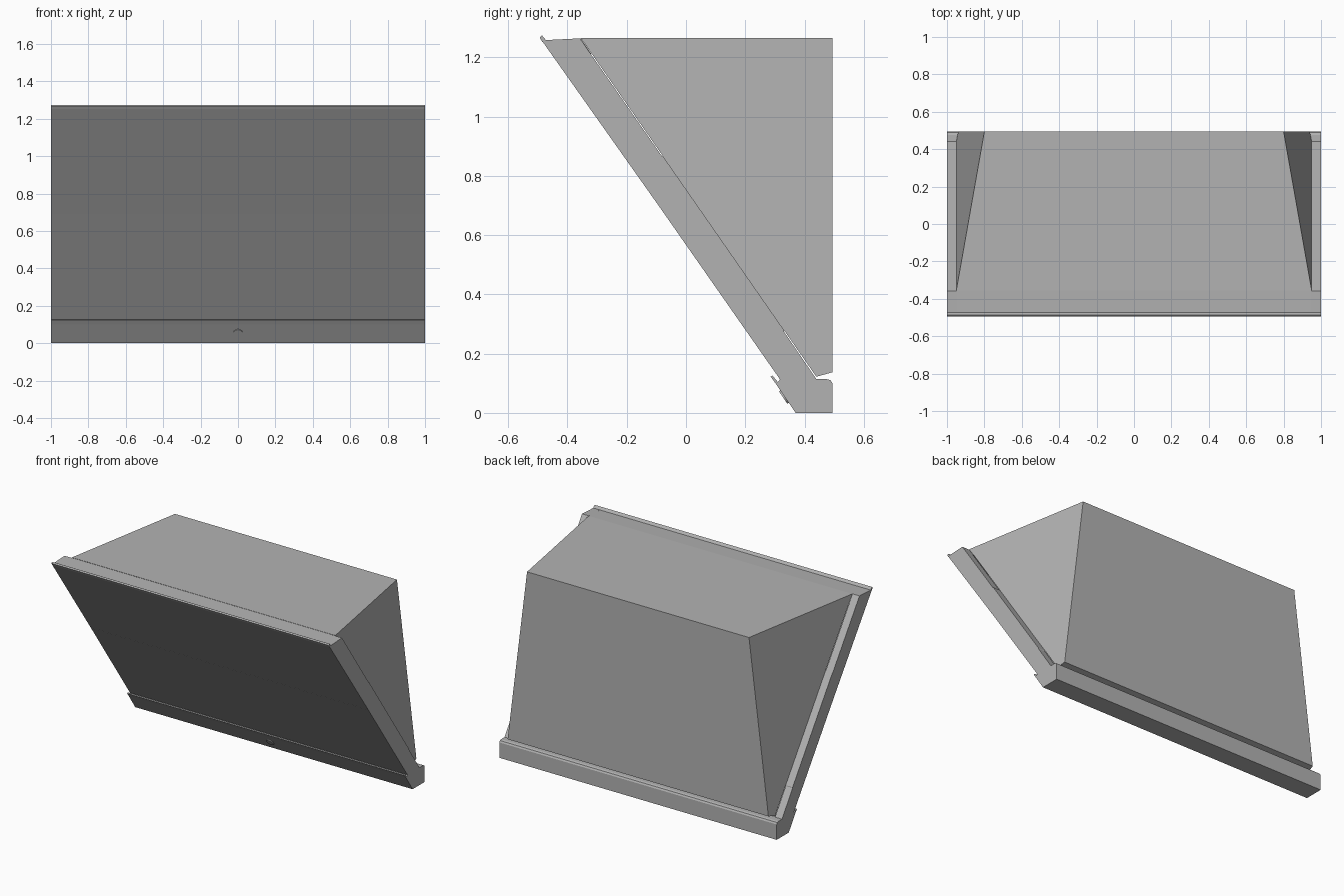
import bpy, bmesh, math
from mathutils import Matrix

if "Cube" in bpy.data.objects:
    bpy.data.objects.remove(bpy.data.objects["Cube"])

# Mid grey used on every part
grey = bpy.data.materials.new("mid_grey")
grey.diffuse_color = (0.45, 0.45, 0.45, 1)
grey.use_nodes = True
grey.node_tree.nodes["Principled BSDF"].inputs["Base Color"].default_value = grey.diffuse_color


def finish(name, bm):
    bmesh.ops.recalc_face_normals(bm, faces=bm.faces)
    mesh = bpy.data.meshes.new(name)
    bm.to_mesh(mesh)
    bm.free()
    mesh.materials.append(grey)
    obj = bpy.data.objects.new(name, mesh)
    bpy.context.collection.objects.link(obj)
    return obj


def bar(name, profile, x0, x1):
    """Extrude a (y, z) profile along x."""
    bm = bmesh.new()
    a = [bm.verts.new((x0, y, z)) for y, z in profile]
    b = [bm.verts.new((x1, y, z)) for y, z in profile]
    n = len(profile)
    bm.faces.new(a)
    bm.faces.new(b)
    for i in range(n):
        j = (i + 1) % n
        bm.faces.new((a[i], a[j], b[j], b[i]))
    return finish(name, bm)


def slanted(p, q, t):
    """Thin section from p to q, thickened towards the back."""
    d = math.hypot(q[0] - p[0], q[1] - p[1])
    ny, nz = (p[1] - q[1]) / d * t, (q[0] - p[0]) / d * t
    return [p, q, (q[0] + ny, q[1] + nz), (p[0] + ny, p[1] + nz)]


# Base plinth with rounded back edge and a small front lip
bar("base_plinth", [(0.37, 0), (0.494, 0), (0.494, 0.10), (0.488, 0.11),
                    (0.475, 0.114), (0.318, 0.114), (0.310, 0.104),
                    (0.292, 0.126), (0.286, 0.122), (0.302, 0.10)], -1, 1)


def back_z(y):
    """Height of the sloping back plane of the rails."""
    return 1.265 - (y + 0.355) * 1.143 / 0.795


# Sloping side rails, the middle stretch standing slightly proud
rail = [(-0.478, 1.258), (-0.358, 1.264), (-0.08, back_z(-0.08) - 0.005),
        (-0.08, back_z(-0.08)), (0.33, back_z(0.33)),
        (0.33, back_z(0.33) - 0.005), (0.44, 0.114), (0.320, 0.112)]
for side, name in ((-1, "left_rail"), (1, "right_rail")):
    bar(name, rail, side * 0.95, side)

# Top bar and its raised lip
bar("top_bar", [(-0.478, 1.258), (-0.355, 1.264), (-0.32, 1.212),
                (-0.446, 1.212)], -0.95, 0.95)
bar("top_lip", [(-0.494, 1.267), (-0.486, 1.274), (-0.472, 1.257),
                (-0.485, 1.252)], -1, 1)

# Two flush front panels meeting at a seam
bar("upper_panel", slanted((-0.487, 1.257), (-0.0872, 0.692), 0.008), -1, 1)
bar("lower_panel", slanted((-0.0868, 0.6914), (0.318, 0.112), 0.007), -1, 1)

# Tapered hopper body, open towards the panels
bm = bmesh.new()
ring = []
for s in (-1, 1):
    ring.append([bm.verts.new(c) for c in (
        (s * 0.95, -0.355, 1.265), (s * 0.80, 0.494, 1.265),
        (s * 0.94, 0.494, 0.137), (s * 0.95, 0.44, 0.122))])
for r in ring:
    bm.faces.new(r)
for i in range(3):
    bm.faces.new((ring[0][i], ring[0][i + 1], ring[1][i + 1], ring[1][i]))
finish("hopper_body", bm)

# Small round lock on the sloping plinth front
bm = bmesh.new()
tilt = math.atan2(0.068, 0.10)
bmesh.ops.create_cone(bm, cap_ends=True, segments=20, radius1=0.025,
                      radius2=0.025, depth=0.012,
                      matrix=Matrix.Translation((0, 0.333, 0.055))
                      @ Matrix.Rotation(math.pi / 2 + tilt, 4, 'X'))
finish("round_lock", bm)
